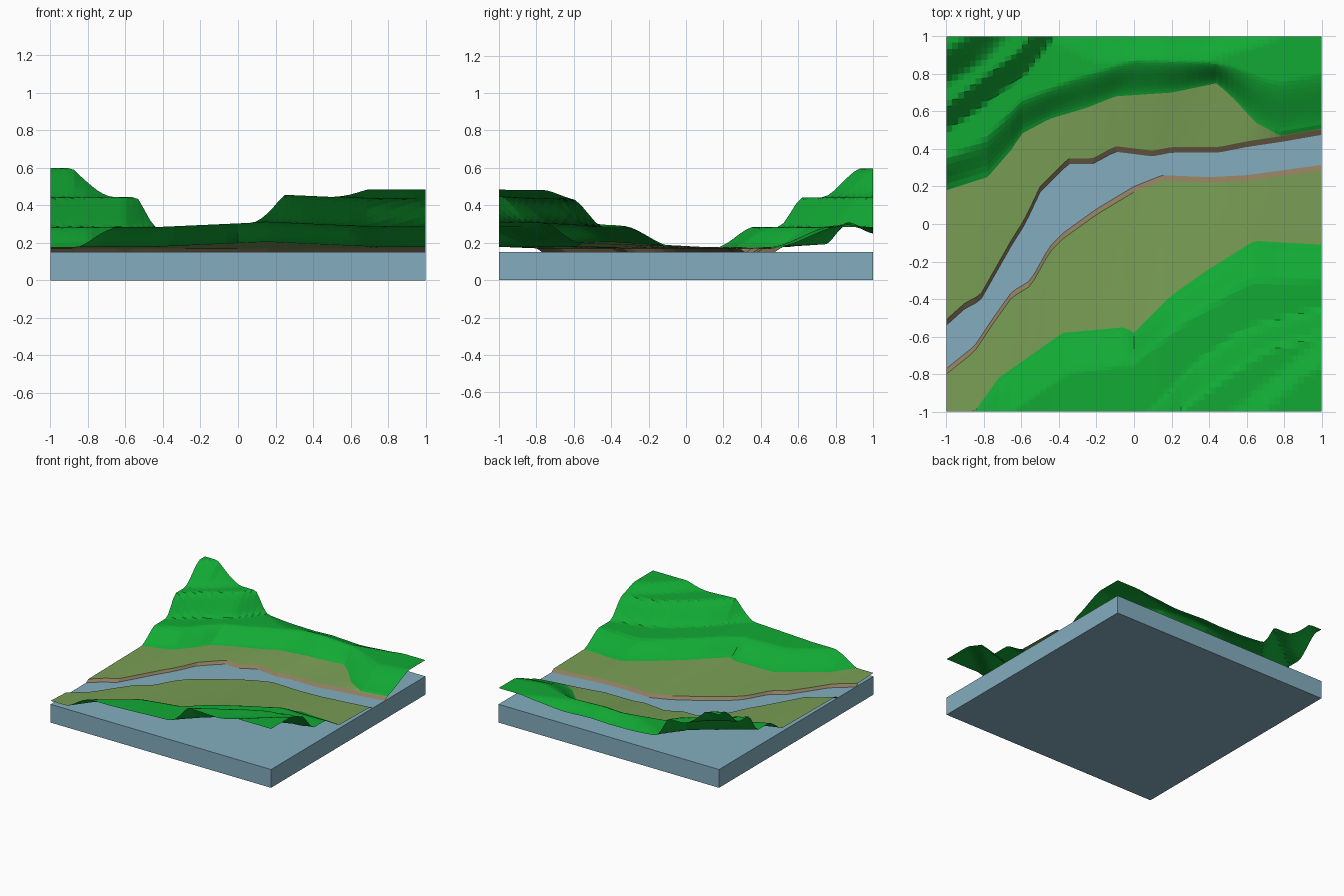
import bpy, bmesh

if "Cube" in bpy.data.objects:
    bpy.data.objects.remove(bpy.data.objects["Cube"])

COLS = 64


def material(name, rgb):
    m = bpy.data.materials.new(name)
    m.diffuse_color = (*rgb, 1)
    m.use_nodes = True
    m.node_tree.nodes["Principled BSDF"].inputs["Base Color"].default_value = m.diffuse_color
    return m


GREEN = material("hill_green", (0.006, 0.40, 0.035))
OLIVE = material("meadow_olive", (0.19, 0.34, 0.09))
BROWN = material("bank_brown", (0.27, 0.20, 0.11))
BLUE = material("water_blue", (0.23, 0.42, 0.52))


def curve(pts):
    """Polyline y(x) through the given points."""
    def f(x):
        for (x0, y0), (x1, y1) in zip(pts, pts[1:]):
            if x <= x1:
                return y0 + (y1 - y0) * (x - x0) / (x1 - x0)
        return pts[-1][1]
    return f


def finish(bm, name, mat):
    bmesh.ops.remove_doubles(bm, verts=bm.verts, dist=0.0005)
    me = bpy.data.meshes.new(name)
    bm.to_mesh(me)
    bm.free()
    me.materials.append(mat)
    ob = bpy.data.objects.new(name, me)
    bpy.context.collection.objects.link(ob)
    return ob


def sheet(name, mat, lower, upper, rows, height, side):
    """Open sheet between two lines, draped on the height function."""
    bm = bmesh.new()
    grid = []
    for i in range(COLS + 1):
        x = -1 + 2 * i / COLS
        a, b = lower(x), upper(x)
        col = []
        for j in range(rows + 1):
            v = a + (b - a) * j / rows
            col.append(bm.verts.new((x, side * v, height(x, v))))
        grid.append(col)
    for c0, c1 in zip(grid, grid[1:]):
        for j in range(rows):
            q = (c0[j], c1[j], c1[j + 1], c0[j + 1])
            bm.faces.new(q if side > 0 else q[::-1])
    finish(bm, name, mat)


def valley_side(label, side, shore, green, terraces):
    """Bank, meadow and hillside; v runs from the river outwards."""
    def edge(x):
        return shore(x) + 0.03

    def foot(x):
        return min(1, max(edge(x) + 0.004, green(x)))

    def height(x, v):
        z = 0.15 + 0.02 * min(1, (v - shore(x)) / 0.03)
        f = foot(x)
        if v > edge(x):
            lift = 0.008 + 0.027 * max(0, 1 - abs(x - 0.15) / 0.6)
            z += lift * min(1, (v - edge(x)) / max(0.02, f - edge(x)))
        for lo, hi, dz in terraces:
            a, b = max(lo(x), edge(x)), hi(x)
            t = max(0, min(1, (v - a) / max(0.02, b - a)))
            z += dz * (0.5 * t + 0.5 * t * t * (3 - 2 * t))
        return z

    sheet(label + "_river_bank", BROWN, shore, edge, 1, height, side)
    sheet(label + "_meadow", OLIVE, edge, foot, 6, height, side)
    sheet(label + "_hillside", GREEN, foot, lambda x: 1, 24, height, side)


# Water block
bm = bmesh.new()
bmesh.ops.create_cube(bm, size=1)
for v in bm.verts:
    v.co = (v.co.x * 2, v.co.y * 2, (v.co.z + 0.5) * 0.15)
finish(bm, "water_block", BLUE)

# North side: terraces rise to the corner peak, back slope dips behind the ridge
north_green = curve([(-1, .18), (-.78, .25), (-.65, .4), (-.6, .48), (-.45, .56), (-.25, .62),
                     (-.1, .68), (.2, .7), (.44, .75), (.52, .68), (.65, .54), (.8, .46), (1, .51)])
valley_side(
    "north", 1,
    curve([(-1, -.54), (-.9, -.45), (-.82, -.41), (-.65, -.11), (-.58, 0), (-.5, .17), (-.35, .32),
           (-.22, .32), (-.1, .385), (.1, .36), (.2, .38), (.45, .38), (.6, .41), (.8, .44), (1, .475)]),
    north_green,
    [(north_green, curve([(-1, .35), (-.8, .45), (-.6, .66), (-.3, .78), (0, .87), (.4, .86),
                          (.52, .84), (.75, .75), (1, .8)]), .105),
     (curve([(-1, .5), (-.85, .6), (-.6, .78), (-.43, 1), (-.2, 1.4), (1, 3)]),
      curve([(-1, .62), (-.85, .74), (-.6, .93), (-.54, 1), (-.3, 1.4), (1, 3.2)]), .16),
     (curve([(-1, .74), (-.8, .86), (-.67, 1), (-.4, 1.4), (1, 3)]),
      curve([(-1, .93), (-.88, 1.01), (-.7, 1.3), (1, 3.2)]), .155),
     (curve([(-1, 1.5), (-.5, 1), (-.2, .85), (0, .87), (.4, .87), (.7, .95), (1, 1.1)]),
      curve([(-1, 1.7), (-.5, 1.15), (0, 1), (.4, 1), (.7, 1.1), (1, 1.3)]), -.05)])

# South side, with v = -y
south_green = curve([(-1, 1.2), (-.85, 1), (-.72, .82), (-.38, .58), (-.05, .55), (0, .58),
                     (.2, .38), (.4, .24), (.64, .09), (1, .11)])
valley_side(
    "south", -1,
    curve([(-1, .77), (-.85, .65), (-.75, .5), (-.65, .36), (-.55, .3), (-.45, .12), (-.38, .05),
           (-.2, -.08), (0, -.2), (.15, -.26), (.4, -.25), (.6, -.26), (1, -.315)]),
    south_green,
    [(south_green, curve([(-1, 1.4), (-.65, 1), (-.35, .8), (0, .75), (.25, .55), (.6, .32),
                          (1, .3)]), .105),
     (curve([(-1, 2.5), (.08, 1), (.35, .72), (.6, .55), (1, .45)]),
      curve([(-1, 3), (.25, 1), (.5, .82), (.7, .68), (1, .6)]), .15),
     (curve([(-1, 3), (.5, 1), (.75, .8), (1, .6)]),
      curve([(-1, 3.2), (.7, 1), (.9, .82), (1, .76)]), .05)])
